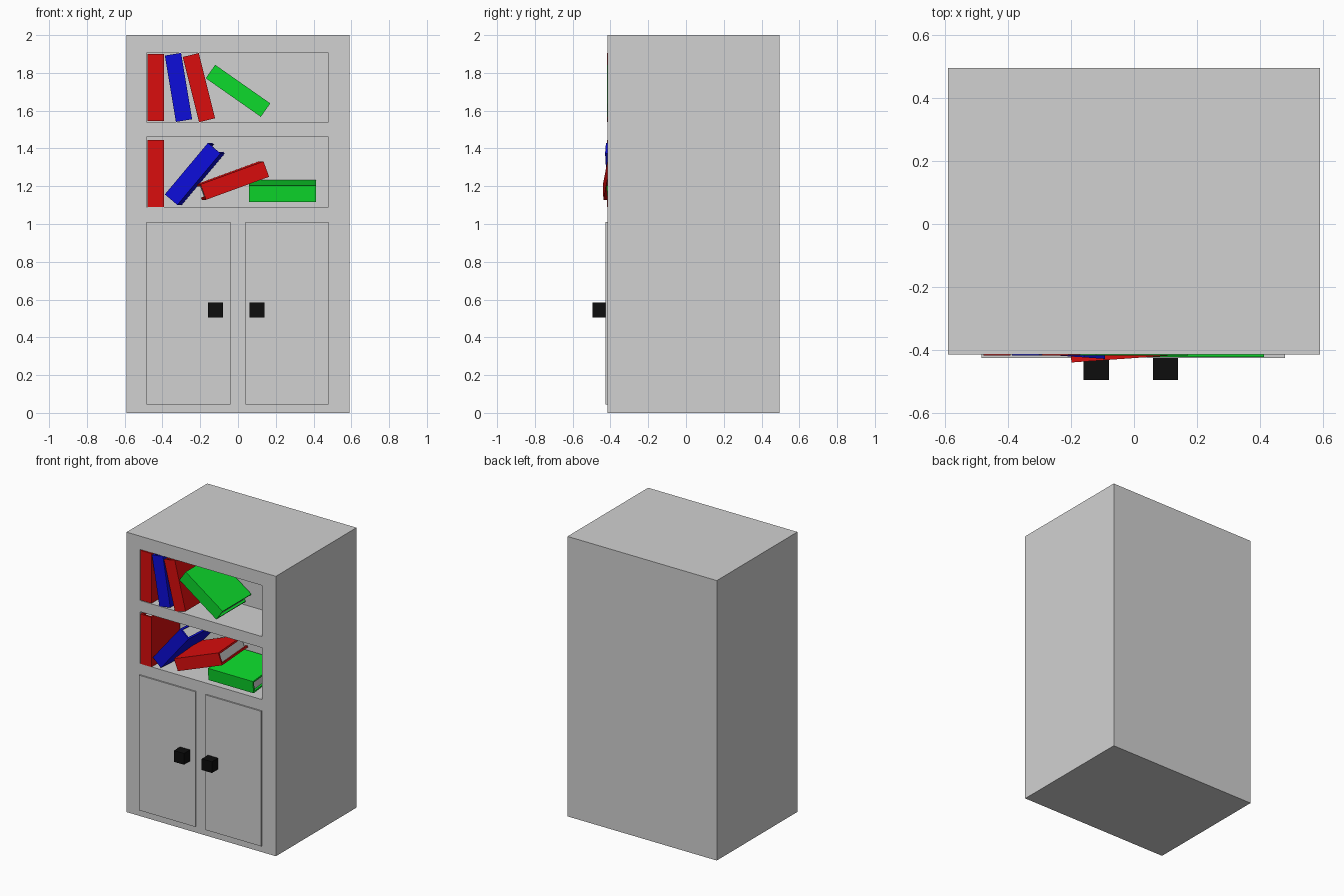
import bpy
from math import radians
from mathutils import Matrix, Vector

if "Cube" in bpy.data.objects:
    bpy.data.objects.remove(bpy.data.objects["Cube"])


def material(name, rgb):
    m = bpy.data.materials.new(name)
    m.use_nodes = True
    m.diffuse_color = (*rgb, 1)
    m.node_tree.nodes["Principled BSDF"].inputs["Base Color"].default_value = (*rgb, 1)
    return m


GREY = material("cabinet grey", (0.64, 0.64, 0.64))
BLACK = material("knob black", (0.004, 0.004, 0.004))
RED = material("book red", (0.7, 0.004, 0.004))
BLUE = material("book blue", (0.004, 0.004, 0.7))
GREEN = material("book green", (0.004, 0.7, 0.025))


def box(name, lo, hi, mat):
    """Box between two opposite corners."""
    lo, hi = Vector(lo), Vector(hi)
    bpy.ops.mesh.primitive_cube_add(size=1)
    ob = bpy.context.object
    ob.name = name
    size = hi - lo
    ob.data.transform(Matrix.Translation((lo + hi) / 2) @ Matrix.Diagonal((*size, 1)))
    ob.data.materials.append(mat)
    return ob


# Cabinet body with two shelf openings cut into the front
FRONT, BACK, SHELF_BACK = -0.415, 0.495, -0.08
body = box("cabinet_body", (-0.59, FRONT, 0), (0.59, BACK, 2), GREY)
for name, z0, z1 in (("upper", 1.54, 1.905), ("lower", 1.09, 1.46)):
    cutter = box(name + "_shelf_cutter", (-0.485, FRONT - 0.2, z0), (0.48, SHELF_BACK, z1), GREY)
    cutter.hide_render = True
    cut = body.modifiers.new(name + " shelf", "BOOLEAN")
    cut.object = cutter
    cut.solver = "EXACT"
    bpy.context.view_layer.objects.active = body
    bpy.ops.object.modifier_apply(modifier=cut.name)
    bpy.data.objects.remove(cutter)

# Doors and square knobs
for side, x0, x1, knob in (("right", -0.485, -0.04, -0.12), ("left", 0.04, 0.48, 0.10)):
    box(side + "_door", (x0, FRONT - 0.01, 0.045), (x1, FRONT, 1.01), GREY)
    box(side + "_knob", (knob - 0.04, -0.495, 0.505), (knob + 0.04, FRONT - 0.01, 0.585), BLACK)


def book(name, x, z, lean, mat, yaw=0, pitch=0, y=FRONT - 0.003):
    """Spine faces the front; the page block sits back from the cover edges."""
    t, h, d, c = 0.0435, 0.178, 0.325, 0.012
    parts = [
        box(name, (-t, 0, -h), (t, c, h), mat),
        box("cover", (-t, c, -h), (c - t, d, h), mat),
        box("cover", (t - c, c, -h), (t, d, h), mat),
        box("pages", (c - t, c, 0.015 - h), (t - c, d - 0.015, h - 0.015), GREY),
    ]
    bpy.ops.object.select_all(action="DESELECT")
    for p in parts:
        p.select_set(True)
    bpy.context.view_layer.objects.active = parts[0]
    bpy.ops.object.join()
    turn = (Matrix.Rotation(radians(yaw), 4, "Z") @ Matrix.Rotation(radians(pitch), 4, "X")
            @ Matrix.Rotation(radians(lean), 4, "Y"))
    parts[0].data.transform(Matrix.Translation((x, y, z)) @ turn)


# Books on the upper shelf
book("upper_red_book", -0.435, 1.723, 0, RED)
book("upper_blue_book", -0.315, 1.723, -9.5, BLUE)
book("upper_leaning_red_book", -0.207, 1.722, -14, RED)
book("upper_green_book", 0, 1.705, -55, GREEN)

# Books on the lower shelf
book("lower_red_book", -0.435, 1.268, 0, RED)
book("lower_blue_book", -0.24, 1.265, 40, BLUE, yaw=-4)
book("lower_leaning_red_book", -0.017, 1.23, 70, RED, yaw=4, y=FRONT - 0.012)
book("lower_green_book", 0.235, 1.16, 90, GREEN, pitch=5)
